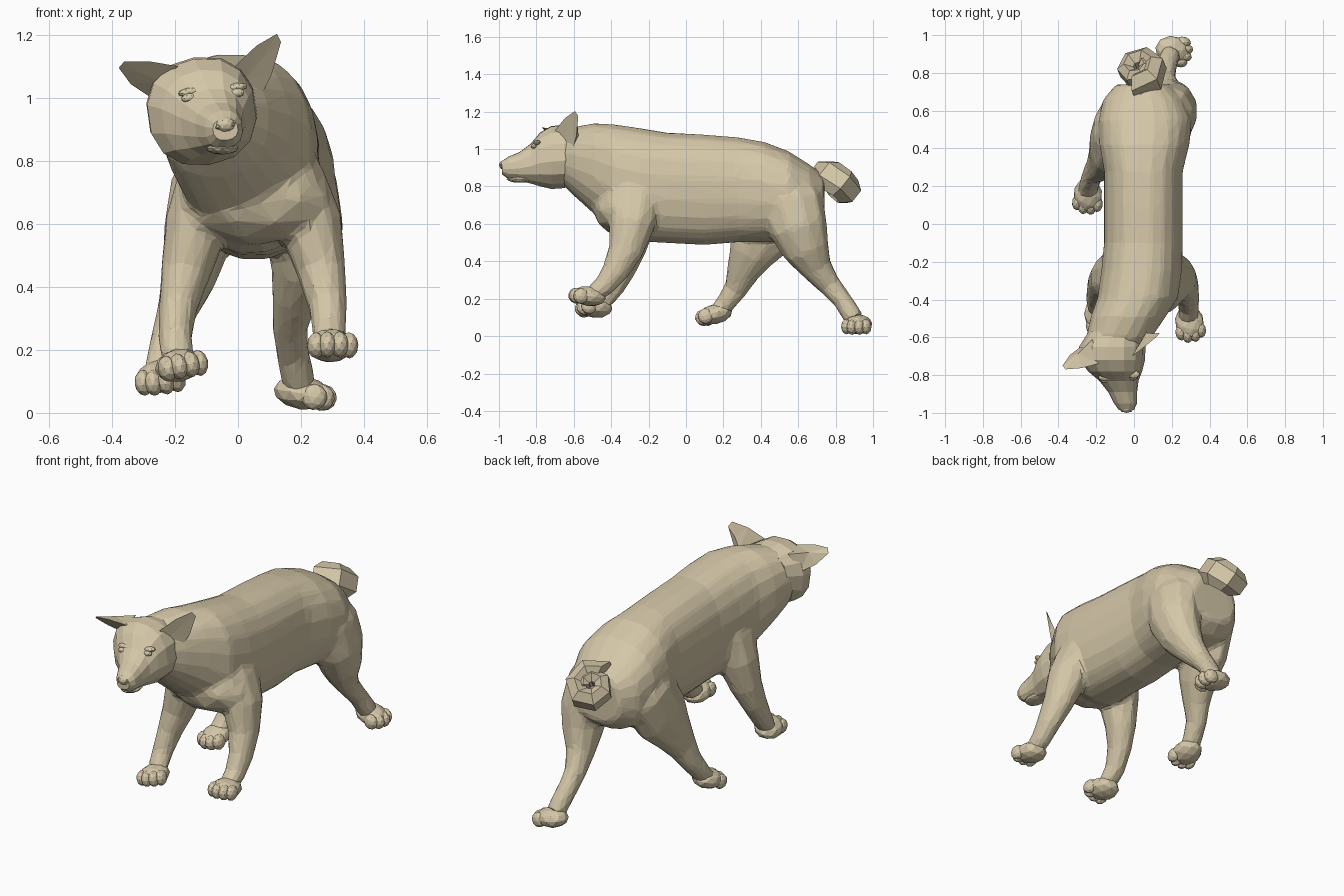
import bpy, bmesh
from math import sin, cos, pi, radians, copysign
from mathutils import Vector, Matrix, Euler

fur = bpy.data.materials.new("tan_fur")
fur.diffuse_color = (0.66, 0.57, 0.39, 1)


def finish(name, bm):
    bmesh.ops.recalc_face_normals(bm, faces=bm.faces)
    me = bpy.data.meshes.new(name)
    bm.to_mesh(me)
    bm.free()
    me.materials.append(fur)
    ob = bpy.data.objects.new(name, me)
    bpy.context.collection.objects.link(ob)
    return ob


def loft(name, rings, n=12, power=1.0):
    """Skin a tube over rings given as (centre, u axis, v axis)."""
    bm = bmesh.new()
    f = lambda a: copysign(abs(a) ** power, a)
    rows = []
    for c, u, v in rings:
        angles = [2 * pi * (i + 0.5) / n for i in range(n)]
        rows.append([bm.verts.new(c + u * f(cos(a)) + v * f(sin(a))) for a in angles])
    for r0, r1 in zip(rows, rows[1:]):
        for i in range(n):
            j = (i + 1) % n
            bm.faces.new((r0[i], r0[j], r1[j], r1[i]))
    bm.faces.new(rows[0])
    bm.faces.new(rows[-1])
    return finish(name, bm)


def trunk(name, sections, n, power, roll=0):
    """Sections across y: (y, centre x, half width, top z, bottom z)."""
    rot = Matrix.Rotation(radians(roll), 3, 'Y')
    return loft(name, [(Vector((x, y, (t + b) / 2)), rot @ Vector((w, 0, 0)),
                        rot @ Vector((0, 0, (t - b) / 2))) for y, x, w, t, b in sections], n, power)


def limb(name, pts, n=10):
    """Points down the leg: (x, y, z, half width, half depth)."""
    rings = []
    for i, p in enumerate(pts):
        a, b = pts[max(i - 1, 0)], pts[min(i + 1, len(pts) - 1)]
        t = (Vector(b[:3]) - Vector(a[:3])).normalized()
        u = (Vector((1, 0, 0)) - t * t.x).normalized()
        rings.append((Vector(p[:3]), u * p[3], t.cross(u) * p[4]))
    return loft(name, rings, n)


def blob(bm, loc, radii, base=Matrix(), rot=(0, 0, 0), sub=2):
    m = base @ Matrix.LocRotScale(Vector(loc), Euler(rot), Vector(radii))
    bmesh.ops.create_icosphere(bm, subdivisions=sub, radius=1, matrix=m)


def paw(name, loc, yaw=0, pitch=0, roll=0):
    base = Matrix.LocRotScale(Vector(loc), Euler([radians(a) for a in (pitch, roll, yaw)]), None)
    bm = bmesh.new()
    blob(bm, (0, 0.01, 0), (0.077, 0.094, 0.053), base)
    for x, y in ((-0.053, -0.038), (-0.02, -0.056), (0.02, -0.056), (0.053, -0.038)):
        blob(bm, (x, y, -0.006), (0.029, 0.042, 0.042), base)
    finish(name, bm)


def ear(name, front, back, tip, bulge, cup):
    """Pointed shell: curved rim, bulged outside, hollow inside."""
    a, b, t, k, c = map(Vector, (front, back, tip, bulge, cup))
    mid = (a + b) / 2
    ma, mb = (a.lerp(t, 0.55) + (a - mid) * 0.25, b.lerp(t, 0.55) + (b - mid) * 0.3)
    side = (a - b) * 0.1
    bm = bmesh.new()
    rim = [bm.verts.new(p) for p in (a, ma, t + side, t - side, mb, b)]
    outer = [bm.verts.new(p) for p in (k, k.lerp(t, 0.5))]
    inner = [bm.verts.new(p) for p in (c, c.lerp(t, 0.5))]
    for lo, hi in (outer, inner):
        for q in ((rim[0], rim[1], hi, lo), (rim[1], rim[2], hi), (rim[2], rim[3], hi),
                  (rim[3], rim[4], hi), (rim[4], rim[5], lo, hi)):
            bm.faces.new(q)
    bm.faces.new((rim[0], outer[0], rim[5], inner[0]))
    bmesh.ops.triangulate(bm, faces=bm.faces)
    finish(name, bm)


# Torso with neck and rump, plus a broad chest
body = trunk("body", [
    (-0.68, -0.10, 0.13, 1.08, 0.83), (-0.60, -0.08, 0.175, 1.12, 0.75),
    (-0.49, -0.03, 0.20, 1.14, 0.65), (-0.39, 0.02, 0.215, 1.135, 0.56),
    (-0.25, 0.04, 0.215, 1.115, 0.505), (-0.10, 0.05, 0.21, 1.09, 0.495),
    (0.10, 0.05, 0.21, 1.08, 0.485), (0.28, 0.05, 0.21, 1.065, 0.50),
    (0.42, 0.055, 0.24, 1.04, 0.50), (0.55, 0.06, 0.25, 0.99, 0.50),
    (0.66, 0.05, 0.215, 0.92, 0.52), (0.74, 0.045, 0.14, 0.86, 0.58)], 20, 0.85)
bm = bmesh.new()
blob(bm, (0.05, -0.33, 0.68), (0.25, 0.17, 0.15))
chest = finish("chest", bm)

# Legs: front pair, then left hind stepping forward and right hind trailing
legs = [limb("right_front_leg", [
    (0.16, -0.27, 0.86, 0.06, 0.11), (0.185, -0.275, 0.74, 0.095, 0.15),
    (0.23, -0.29, 0.60, 0.105, 0.125), (0.265, -0.325, 0.45, 0.08, 0.094),
    (0.285, -0.38, 0.345, 0.064, 0.073), (0.29, -0.44, 0.265, 0.055, 0.058),
    (0.29, -0.51, 0.215, 0.055, 0.045)]),
    limb("left_front_leg", [
    (-0.07, -0.27, 0.86, 0.06, 0.11), (-0.10, -0.275, 0.74, 0.095, 0.15),
    (-0.13, -0.285, 0.60, 0.105, 0.125), (-0.165, -0.31, 0.45, 0.083, 0.092),
    (-0.19, -0.35, 0.34, 0.064, 0.073), (-0.20, -0.40, 0.24, 0.055, 0.058),
    (-0.19, -0.46, 0.165, 0.055, 0.045)]),
    limb("left_hind_leg", [
    (-0.06, 0.54, 0.82, 0.09, 0.12), (-0.105, 0.50, 0.70, 0.115, 0.18),
    (-0.13, 0.42, 0.56, 0.11, 0.18), (-0.155, 0.35, 0.44, 0.09, 0.128),
    (-0.19, 0.30, 0.335, 0.067, 0.088), (-0.22, 0.265, 0.25, 0.055, 0.065),
    (-0.24, 0.20, 0.16, 0.055, 0.052), (-0.245, 0.15, 0.12, 0.055, 0.04)]),
    limb("right_hind_leg", [
    (0.16, 0.54, 0.84, 0.09, 0.12), (0.19, 0.56, 0.72, 0.13, 0.175),
    (0.215, 0.60, 0.58, 0.125, 0.16), (0.205, 0.645, 0.46, 0.105, 0.127),
    (0.18, 0.70, 0.36, 0.074, 0.087), (0.165, 0.77, 0.27, 0.057, 0.061),
    (0.175, 0.845, 0.18, 0.054, 0.052), (0.195, 0.90, 0.09, 0.055, 0.055)])]

# Fuse torso and legs into one faceted skin
bpy.ops.object.select_all(action='DESELECT')
for ob in [body, chest] + legs:
    ob.select_set(True)
bpy.context.view_layer.objects.active = body
bpy.ops.object.join()
mod = body.modifiers.new("fuse", 'REMESH')
mod.mode, mod.voxel_size = 'VOXEL', 0.014
mod = body.modifiers.new("blend", 'SMOOTH')
mod.factor, mod.iterations = 0.5, 8
mod = body.modifiers.new("facet", 'DECIMATE')
mod.ratio = 0.05

# Paws
paw("right_front_paw", (0.295, -0.53, 0.215), 8, -8)
paw("left_front_paw", (-0.185, -0.495, 0.152), 15, -5, -10)
paw("left_hind_paw", (-0.245, 0.145, 0.115), -5, 12, -6)
paw("right_hind_paw", (0.215, 0.917, 0.062), 80, 8)

# Head with muzzle, rolled slightly to one side
trunk("head", [
    (-0.57, -0.10, 0.14, 1.11, 0.84), (-0.65, -0.115, 0.175, 1.13, 0.79),
    (-0.72, -0.115, 0.172, 1.125, 0.785), (-0.78, -0.10, 0.142, 1.09, 0.80),
    (-0.83, -0.08, 0.103, 1.03, 0.815), (-0.89, -0.06, 0.076, 0.985, 0.83),
    (-0.95, -0.045, 0.06, 0.96, 0.84), (-0.985, -0.04, 0.04, 0.935, 0.865)], 14, 0.87, -8)

# Nose, nostrils, lower lip
bm = bmesh.new()
blob(bm, (-0.04, -0.972, 0.915), (0.034, 0.028, 0.026))
for s in (-1, 1):
    blob(bm, (-0.04 + s * 0.022, -0.985, 0.912 + s * 0.004), (0.011, 0.011, 0.009), sub=1)
finish("nose", bm)
bm = bmesh.new()
blob(bm, (-0.05, -0.89, 0.84), (0.052, 0.07, 0.02))
finish("lower_lip", bm)

# Eyes and brows
for side, x, y, z in (("left", -0.155, -0.825, 1.0), ("right", -0.005, -0.812, 1.015)):
    bm = bmesh.new()
    blob(bm, (x, y, z), (0.026, 0.016, 0.015), rot=(0, -0.15, 0))
    blob(bm, (x, y + 0.016, z + 0.018), (0.036, 0.022, 0.014), rot=(0, -0.15, 0))
    finish(side + "_eye", bm)

# Ears
ear("left_ear", (-0.19, -0.74, 1.10), (-0.275, -0.645, 1.00), (-0.37, -0.76, 1.105),
    (-0.22, -0.61, 1.10), (-0.245, -0.70, 1.05))
ear("right_ear", (-0.01, -0.70, 1.10), (0.055, -0.615, 0.97), (0.13, -0.585, 1.19),
    (0.065, -0.575, 1.07), (0.025, -0.655, 1.06))

# Curled tail: a faceted tube winding inwards
axis = Vector((-0.25, 0.6, 0.76)).normalized()
e1 = (Vector((0, -1, 0)) + axis * axis.y).normalized()
e2 = axis.cross(e1)
rings = []
for i in range(10):
    s = i / 9
    a = 2 * pi * 1.4 * s
    d = e1 * cos(a) + e2 * sin(a)
    r = 0.07 - 0.035 * s
    rings.append((Vector((0.03, 0.805, 0.805)) + d * (0.1 - 0.06 * s) + axis * 0.03 * s,
                  d * r, axis * r * 1.35))
loft("curled_tail", rings, 6)
limb("tail_root", [(0.04, 0.64, 0.82, 0.07, 0.07), (0.035, 0.70, 0.84, 0.06, 0.06),
                   (0.03, 0.76, 0.83, 0.045, 0.045)], 6)
